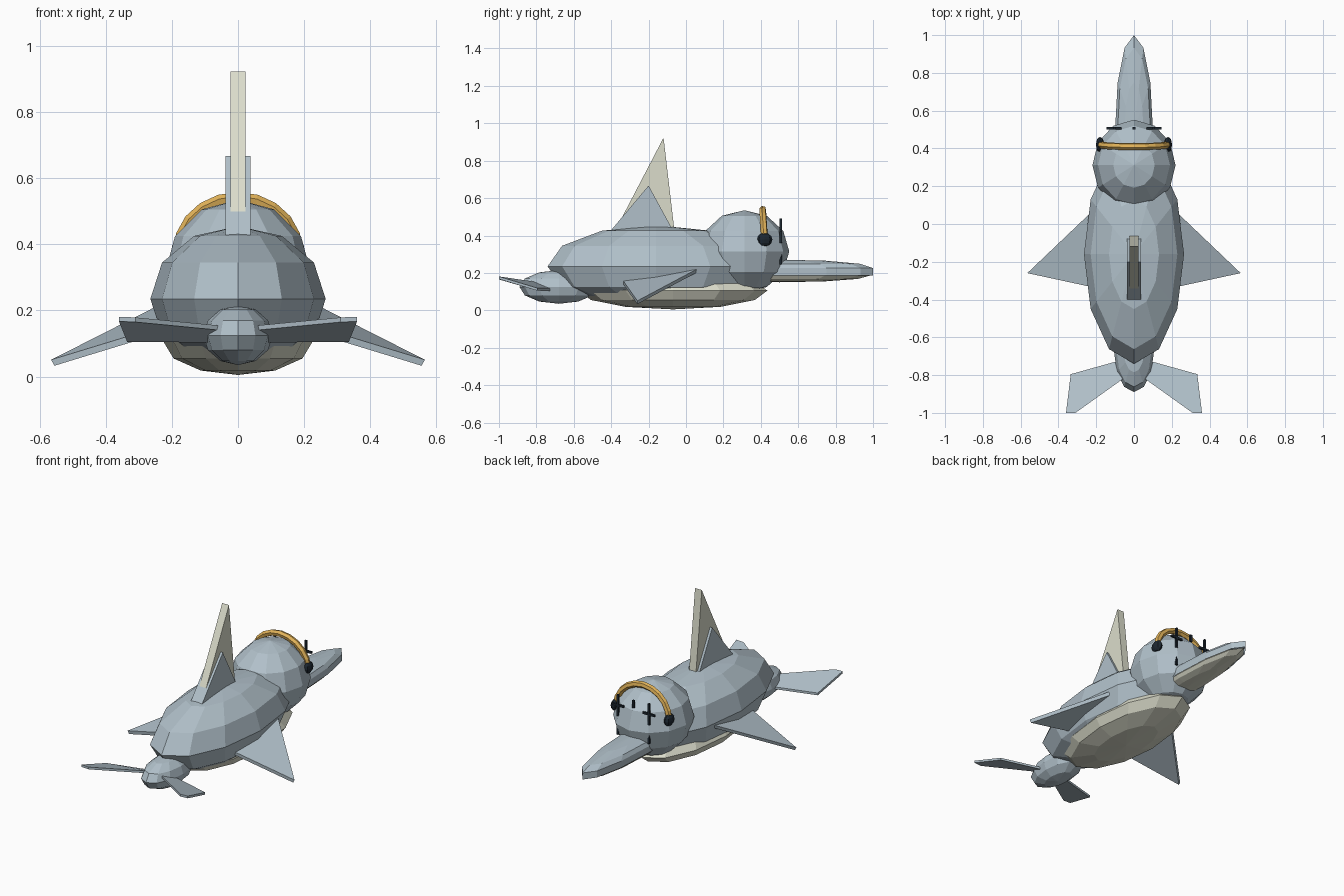
import bpy, bmesh, math
from mathutils import Vector

cube = bpy.data.objects.get("Cube")
if cube:
    bpy.data.objects.remove(cube, do_unlink=True)


def material(name, r, g, b):
    m = bpy.data.materials.new(name)
    m.use_nodes = True
    m.diffuse_color = (r, g, b, 1)
    bsdf = next(n for n in m.node_tree.nodes if n.type == 'BSDF_PRINCIPLED')
    bsdf.inputs["Base Color"].default_value = (r, g, b, 1)
    return m


GREY = material("blue grey skin", 0.44, 0.53, 0.59)
CREAM = material("cream underside", 0.71, 0.72, 0.60)
GOLD = material("golden band", 0.76, 0.45, 0.10)
DARK = material("dark navy", 0.012, 0.02, 0.03)


def finish(name, bm, mat):
    bmesh.ops.recalc_face_normals(bm, faces=bm.faces[:])
    me = bpy.data.meshes.new(name)
    bm.to_mesh(me)
    bm.free()
    me.materials.append(mat)
    ob = bpy.data.objects.new(name, me)
    bpy.context.scene.collection.objects.link(ob)
    return ob


def ellipsoid(name, centre, radii, mat, segments=12, rings=6, skirt=0):
    """Faceted ellipsoid; a skirt keeps the upper half and adds a wall below it."""
    bm = bmesh.new()
    bmesh.ops.create_uvsphere(bm, u_segments=segments, v_segments=rings, radius=1)
    if skirt:
        low = [v for v in bm.verts if v.co.z < -0.01]
        bmesh.ops.delete(bm, geom=low, context='VERTS')
    bmesh.ops.scale(bm, vec=radii, verts=bm.verts[:])
    if skirt:
        rim = [e for e in bm.edges if e.is_boundary]
        wall = bmesh.ops.extrude_edge_only(bm, edges=rim)["geom"]
        low = [g for g in wall if isinstance(g, bmesh.types.BMVert)]
        bmesh.ops.translate(bm, vec=(0, 0, -skirt), verts=low)
    bmesh.ops.translate(bm, vec=centre, verts=bm.verts[:])
    return finish(name, bm, mat)


def slab(name, outline, offset, mat):
    """Outline thickened by half the offset to either side."""
    bm = bmesh.new()
    half = Vector(offset) / 2
    a, b = ([bm.verts.new(Vector(p) + s * half) for p in outline] for s in (-1, 1))
    bm.faces.new(a)
    bm.faces.new(b)
    for i in range(len(a)):
        j = (i + 1) % len(a)
        bm.faces.new((a[i], a[j], b[j], b[i]))
    return finish(name, bm, mat)


def bar(name, centre, size, mat):
    bm = bmesh.new()
    bmesh.ops.create_cube(bm, size=1)
    bmesh.ops.scale(bm, vec=size, verts=bm.verts[:])
    bmesh.ops.translate(bm, vec=centre, verts=bm.verts[:])
    return finish(name, bm, mat)


# Rounded body masses
ellipsoid("body", (0, -0.16, 0.235), (0.265, 0.58, 0.22), GREY)
ellipsoid("belly", (0, -0.07, 0.105), (0.225, 0.505, 0.1), CREAM)
ellipsoid("head", (0, 0.312, 0.315), (0.22, 0.24, 0.22), GREY)
ellipsoid("tail_stalk", (0, -0.68, 0.125), (0.105, 0.21, 0.09), GREY)

# Snout with a cream lower jaw
ellipsoid("upper_snout", (0, 0.5, 0.226), (0.1, 0.5, 0.045), GREY, skirt=0.04)
ellipsoid("lower_jaw", (0, 0.5, 0.186), (0.096, 0.485, 0.036), CREAM)

# Back fins, the tall cream one rising out of the grey one
slab("back_fin", [(0, -0.42, 0.405), (0, -0.2, 0.667), (0, -0.06, 0.41)],
     (0.075, 0, 0), GREY)
slab("tall_back_fin", [(0, -0.39, 0.405), (0, -0.12, 0.923), (0, -0.06, 0.41)],
     (0.046, 0, 0), CREAM)

# Paired parts
for s, side in ((1, "left"), (-1, "right")):
    slab(side + "_flipper",
         [(s * 0.14, 0.14, 0.255), (s * 0.19, -0.34, 0.155), (s * 0.56, -0.26, 0.042)],
         (s * 0.01, 0, 0.018), GREY)
    slab(side + "_fluke",
         [(s * 0.03, -0.71, 0.11), (s * 0.335, -0.795, 0.112),
          (s * 0.36, -1.0, 0.174), (s * 0.31, -1.0, 0.172), (s * 0.03, -0.8, 0.145)],
         (0, 0, 0.014), GREY)
    ellipsoid(side + "_ear_pad", (s * 0.18, 0.42, 0.378), (0.022, 0.042, 0.036),
              DARK, segments=8)
    # Cross-shaped eye and the small mark below it
    x = s * 0.105
    bar(side + "_eye_upright", (x, 0.507, 0.425), (0.012, 0.012, 0.13), DARK)
    bar(side + "_eye_crossbar", (x, 0.507, 0.425), (0.08, 0.012, 0.012), DARK)
    bar(side + "_cheek_mark", (x, 0.507, 0.278), (0.012, 0.012, 0.065), DARK)
    bar(side + "_cheek_tick", (x, 0.499, 0.305), (0.012, 0.026, 0.011), DARK)
bar("brow_mark", (0, 0.507, 0.46), (0.014, 0.012, 0.045), DARK)

# Band arching over the head
curve = bpy.data.curves.new("head_band", 'CURVE')
curve.dimensions = '3D'
curve.bevel_depth = 0.019
curve.bevel_resolution = 1
spline = curve.splines.new('POLY')
steps = 10
spline.points.add(steps)
for i, p in enumerate(spline.points):
    t = math.pi * i / steps
    p.co = (0.178 * math.cos(t), 0.42 - 0.01 * math.sin(t), 0.378 + 0.162 * math.sin(t), 1)
spline.use_smooth = False
curve.materials.append(GOLD)
band = bpy.data.objects.new("head_band", curve)
bpy.context.scene.collection.objects.link(band)
